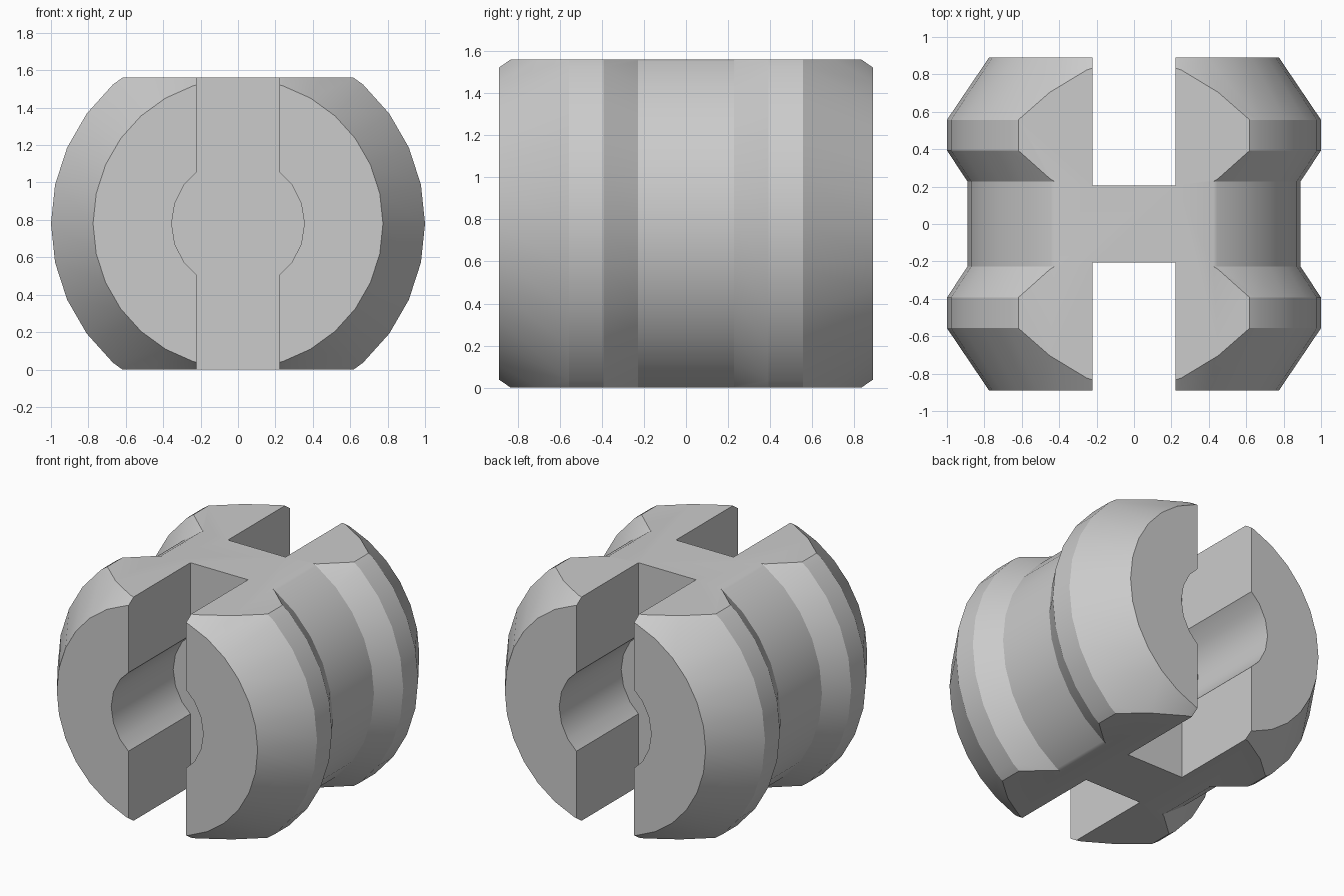
import bpy, bmesh, math
from mathutils import Matrix, Vector

cube = bpy.data.objects.get("Cube")
if cube:
    bpy.data.objects.remove(cube, do_unlink=True)

MID = 0.78         # height of the turning axis, half the cut height
SLOT = 0.222       # half width of the slot
WEB = 0.207        # half thickness of the central web
BORE = 0.355       # radius of the bore

grey = bpy.data.materials.new("plain grey")
grey.use_nodes = True
grey.diffuse_color = (0.6, 0.6, 0.6, 1)
grey.node_tree.nodes["Principled BSDF"].inputs["Base Color"].default_value = (0.6, 0.6, 0.6, 1)


def make_object(name, bm):
    bmesh.ops.recalc_face_normals(bm, faces=bm.faces)
    mesh = bpy.data.meshes.new(name)
    bm.to_mesh(mesh)
    bm.free()
    mesh.materials.append(grey)
    obj = bpy.data.objects.new(name, mesh)
    bpy.context.collection.objects.link(obj)
    return obj


# Turned body: two bevelled collars with a waist between them
half = [(0.775, 0.89), (1.0, 0.557), (1.0, 0.393), (0.89, 0.227)]
profile = half + [(r, -y) for r, y in reversed(half)]
STEPS = 30
bm = bmesh.new()
rings = []
for r, y in profile:
    angles = [math.tau * i / STEPS for i in range(STEPS)]
    rings.append([bm.verts.new((r * math.cos(a), y, MID + r * math.sin(a))) for a in angles])
for a, b in zip(rings, rings[1:]):
    for i in range(STEPS):
        j = (i + 1) % STEPS
        bm.faces.new((a[i], a[j], b[j], b[i]))
bm.faces.new(rings[0])
bm.faces.new(rings[-1])

# Flat top and bottom
for z, direction in ((0, -1), (2 * MID, 1)):
    cut = bmesh.ops.bisect_plane(bm, geom=bm.verts[:] + bm.edges[:] + bm.faces[:],
                                 plane_co=(0, 0, z), plane_no=(0, 0, direction),
                                 clear_outer=True)
    edges = [e for e in cut["geom_cut"] if isinstance(e, bmesh.types.BMEdge)]
    bmesh.ops.contextual_create(bm, geom=edges)
body = make_object("slotted_body", bm)

# Slot and bore outline, half of it mirrored by a half turn
corner = BORE * math.cos(math.radians(9)) / math.cos(math.radians(45)) - SLOT
side = [(SLOT, -1), (SLOT, -corner)]
side += [(BORE * math.cos(math.radians(d)), BORE * math.sin(math.radians(d)))
         for d in range(-36, 37, 18)]
side += [(SLOT, corner), (SLOT, 1)]
outline = side + [(-x, -z) for x, z in side]

# Cut the slot and bore into the front and the back
for name, sign in (("front_slot_cutter", -1), ("back_slot_cutter", 1)):
    bm = bmesh.new()
    face = bm.faces.new([bm.verts.new((x, sign * WEB, MID + z)) for x, z in outline])
    out = bmesh.ops.extrude_face_region(bm, geom=[face])
    moved = [v for v in out["geom"] if isinstance(v, bmesh.types.BMVert)]
    bmesh.ops.translate(bm, verts=moved, vec=(0, sign, 0))
    if face.is_valid and len(bm.faces) == len(outline) + 1:
        bm.faces.new(sorted((v for v in bm.verts if v not in moved), key=lambda v: v.index))
    cutter = make_object(name, bm)
    cutter.hide_render = True
    mod = body.modifiers.new(name, "BOOLEAN")
    mod.operation = "DIFFERENCE"
    mod.solver = "EXACT"
    mod.object = cutter
    bpy.context.view_layer.objects.active = body
    bpy.ops.object.modifier_apply(modifier=mod.name)
    bpy.data.objects.remove(cutter, do_unlink=True)

# Smooth turned surfaces, sharp edges
bpy.ops.object.select_all(action="DESELECT")
body.select_set(True)
bpy.context.view_layer.objects.active = body
bpy.ops.object.shade_smooth_by_angle(angle=math.radians(30))
